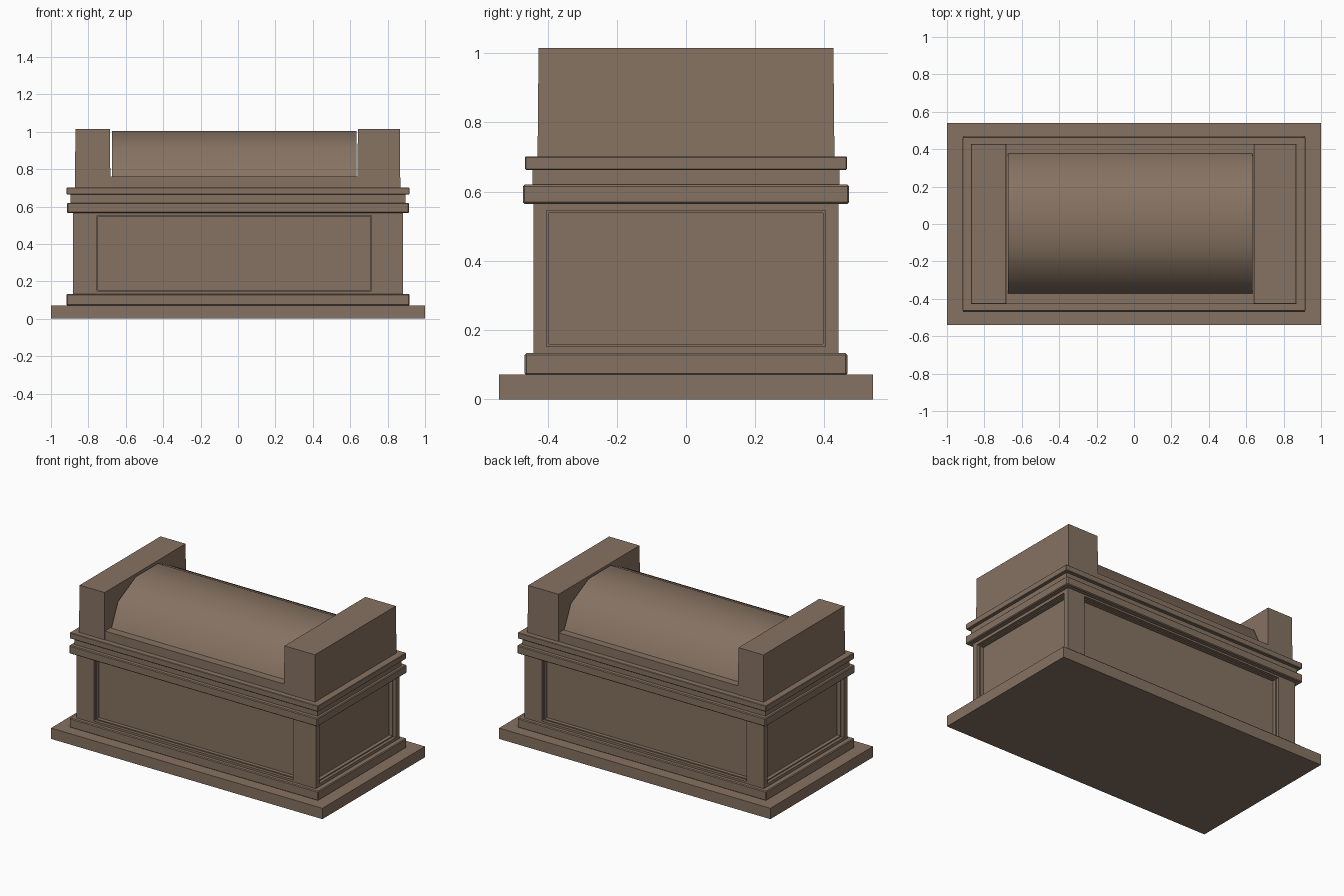
import bpy, bmesh, math

if "Cube" in bpy.data.objects:
    bpy.data.objects.remove(bpy.data.objects["Cube"])

stone = bpy.data.materials.new("brown_stone")
stone.diffuse_color = (0.24, 0.17, 0.122, 1)
stone.use_nodes = True
stone.node_tree.nodes["Principled BSDF"].inputs["Base Color"].default_value = stone.diffuse_color


def make(name, bm):
    bmesh.ops.recalc_face_normals(bm, faces=bm.faces)
    me = bpy.data.meshes.new(name)
    bm.to_mesh(me)
    bm.free()
    me.materials.append(stone)
    ob = bpy.data.objects.new(name, me)
    bpy.context.collection.objects.link(ob)
    return ob


def box(name, x0, x1, y0, y1, z0, z1, bevel=0.0, taper=0.0):
    bm = bmesh.new()
    bmesh.ops.create_cube(bm, size=1)
    for v in bm.verts:
        t = taper if v.co.z > 0 else 0
        x = x1 - t if v.co.x > 0 else x0 + t
        y = y1 - t if v.co.y > 0 else y0 + t
        v.co = (x, y, z1 if v.co.z > 0 else z0)
    if bevel:
        bmesh.ops.bevel(bm, geom=bm.edges[:], offset=bevel, segments=1, affect='EDGES')
    return make(name, bm)


# stacked courses: half x, half y, bottom, top, bevel
for name, hx, hy, z0, z1, b in [
    ("plinth", 1.0, 0.54, 0.0, 0.072, 0),
    ("lower_step", 0.917, 0.466, 0.07, 0.133, 0.005),
    ("lower_cornice", 0.915, 0.471, 0.565, 0.62, 0.005),
    ("cornice_neck", 0.895, 0.443, 0.615, 0.67, 0),
    ("upper_cornice", 0.916, 0.465, 0.663, 0.702, 0.003),
]:
    box(name, -hx, hx, -hy, hy, z0, z1, b)

# body with stepped recessed panels on four sides
body = box("body", -0.882, 0.882, -0.44, 0.44, 0.125, 0.57)


def cut(name, *dims):
    c = box(name, *dims)
    c.hide_render = True
    c.hide_viewport = True
    c.display_type = 'WIRE'
    m = body.modifiers.new(name, 'BOOLEAN')
    m.operation = 'DIFFERENCE'
    m.solver = 'EXACT'
    m.object = c


cutters = []
for step, (inset, depth) in enumerate([(0.0, 0.02), (0.007, 0.045)]):
    i, d = inset, depth
    cut(f"front_cutter_{step}", -0.755 + i, 0.715 - i, -0.6, -0.44 + d, 0.147 + i, 0.553 - i)
    cut(f"back_cutter_{step}", -0.755 + i, 0.755 - i, 0.44 - d, 0.6, 0.147 + i, 0.553 - i)
    cut(f"right_cutter_{step}", 0.882 - d, 1.1, -0.403 + i, 0.403 - i, 0.153 + i, 0.545 - i)
    cut(f"left_cutter_{step}", -1.1, -0.882 + d, -0.403 + i, 0.403 - i, 0.153 + i, 0.545 - i)

# bake the panel cuts and remove the cutters
for o in bpy.data.objects:
    if "cutter" in o.name:
        o.hide_viewport = False
        cutters.append(o)
dg = bpy.context.evaluated_depsgraph_get()
baked = bpy.data.meshes.new_from_object(body.evaluated_get(dg))
body.modifiers.clear()
body.data = baked
for o in cutters:
    bpy.data.objects.remove(o)

# slab under the barrel, and the two end blocks
box("lid_slab", -0.868, 0.864, -0.427, 0.427, 0.698, 0.76)
box("left_end_block", -0.872, -0.682, -0.429, 0.429, 0.699, 1.015, 0, 0.003)
box("right_end_block", 0.638, 0.868, -0.429, 0.429, 0.699, 1.015, 0, 0.003)

# barrel lid: half ellipse with five facets, smooth shaded
bm = bmesh.new()
ends = []
for x in (-0.674, 0.634):
    ends.append([bm.verts.new((x, -0.375 * math.cos(math.radians(36 * k)) + 0.003,
                               0.758 + 0.259 * math.sin(math.radians(36 * k))))
                 for k in range(6)])
a, b = ends
for k in range(6):
    n = (k + 1) % 6
    bm.faces.new((a[k], a[n], b[n], b[k]))
bm.faces.new(a)
bm.faces.new(b)
barrel = make("barrel_lid", bm)
bpy.ops.object.select_all(action='DESELECT')
barrel.select_set(True)
bpy.context.view_layer.objects.active = barrel
bpy.ops.object.shade_smooth_by_angle(angle=math.radians(50))
